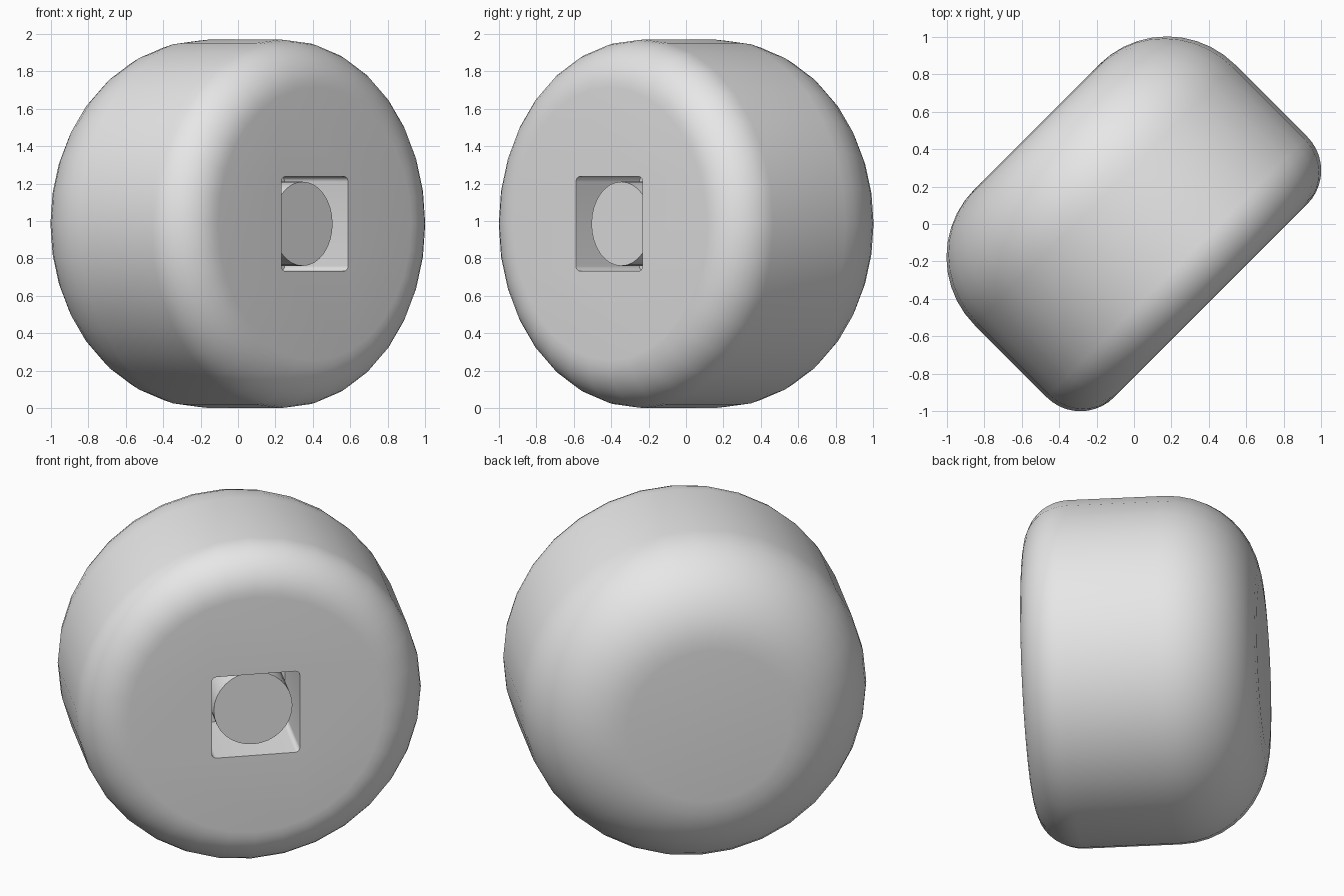
import bpy, bmesh, math
from mathutils import Matrix, Vector

cube = bpy.data.objects.get("Cube")
if cube:
    bpy.data.objects.remove(cube, do_unlink=True)

RADIUS, FRONT, BACK = 0.985, 0.58, -0.735
FRONT_ROUND, BACK_ROUND = 0.255, 0.515
SEGMENTS = 32
POCKET_HALF, POCKET_FLOOR = 0.252, 0.1

grey = bpy.data.materials.new("plain_grey")
grey.use_nodes = True
grey.diffuse_color = (0.8, 0.8, 0.8, 1)
grey.node_tree.nodes["Principled BSDF"].inputs["Base Color"].default_value = (0.8, 0.8, 0.8, 1)

# Local x runs sideways, local y up, local z out of the front face
side, up = Vector((1, 1, 0)).normalized(), Vector((0, 0, 1))
out = side.cross(up)
PLACE = Matrix.Translation((0, 0, RADIUS)) @ Matrix((side, up, out)).transposed().to_4x4()


def finish(bm, name):
    bmesh.ops.recalc_face_normals(bm, faces=bm.faces)
    bm.transform(PLACE)
    mesh = bpy.data.meshes.new(name)
    bm.to_mesh(mesh)
    bm.free()
    mesh.materials.append(grey)
    obj = bpy.data.objects.new(name, mesh)
    bpy.context.collection.objects.link(obj)
    return obj


def select_only(obj):
    bpy.ops.object.select_all(action='DESELECT')
    obj.select_set(True)
    bpy.context.view_layer.objects.active = obj


def loft(rings, name):
    """Skin a stack of equal closed rings and cap both ends."""
    bm = bmesh.new()
    loops = [[bm.verts.new(p) for p in ring] for ring in rings]
    for a, b in zip(loops, loops[1:]):
        for i in range(len(a)):
            j = (i + 1) % len(a)
            bm.faces.new((a[i], a[j], b[j], b[i]))
    bm.faces.new(loops[0])
    bm.faces.new(loops[-1])
    return finish(bm, name)


def circle(radius, z):
    steps = [math.tau * i / SEGMENTS for i in range(SEGMENTS)]
    return [(radius * math.cos(a), radius * math.sin(a), z) for a in steps]


def rounded_square(half, corner, z, steps=5):
    ring = []
    for quarter in range(4):
        mid = math.pi / 4 + quarter * math.pi / 2
        cx = math.copysign(half - corner, math.cos(mid))
        cy = math.copysign(half - corner, math.sin(mid))
        for i in range(steps + 1):
            a = mid - math.pi / 4 + math.pi / 2 * i / steps
            ring.append((cx + corner * math.cos(a), cy + corner * math.sin(a), z))
    return ring


# Drum body: softly rounded back rim, tighter front rim
rings = []
for centre, r, start in ((BACK + BACK_ROUND, BACK_ROUND, -90), (FRONT - FRONT_ROUND, FRONT_ROUND, 0)):
    for i in range(11):
        a = math.radians(start + 9 * i)
        rings.append(circle(RADIUS - r + r * math.cos(a), centre + r * math.sin(a)))
body = loft(rings, "drum_body")

# Square pocket in the front face
cutter = loft([rounded_square(POCKET_HALF, 0.027, POCKET_FLOOR),
               rounded_square(POCKET_HALF, 0.027, FRONT + 0.1)], "pocket_cutter")
cutter.hide_render = True
cut = body.modifiers.new("pocket", 'BOOLEAN')
cut.operation = 'DIFFERENCE'
cut.solver = 'EXACT'
cut.object = cutter
select_only(body)
bpy.ops.object.modifier_apply(modifier=cut.name)
bpy.data.objects.remove(cutter, do_unlink=True)

# Round pin standing in the pocket
pin = loft([circle(0.225, POCKET_FLOOR - 0.02), circle(0.225, 0.49)], "pocket_pin")

for obj in (body, pin):
    select_only(obj)
    bpy.ops.object.shade_smooth_by_angle(angle=math.radians(35))
